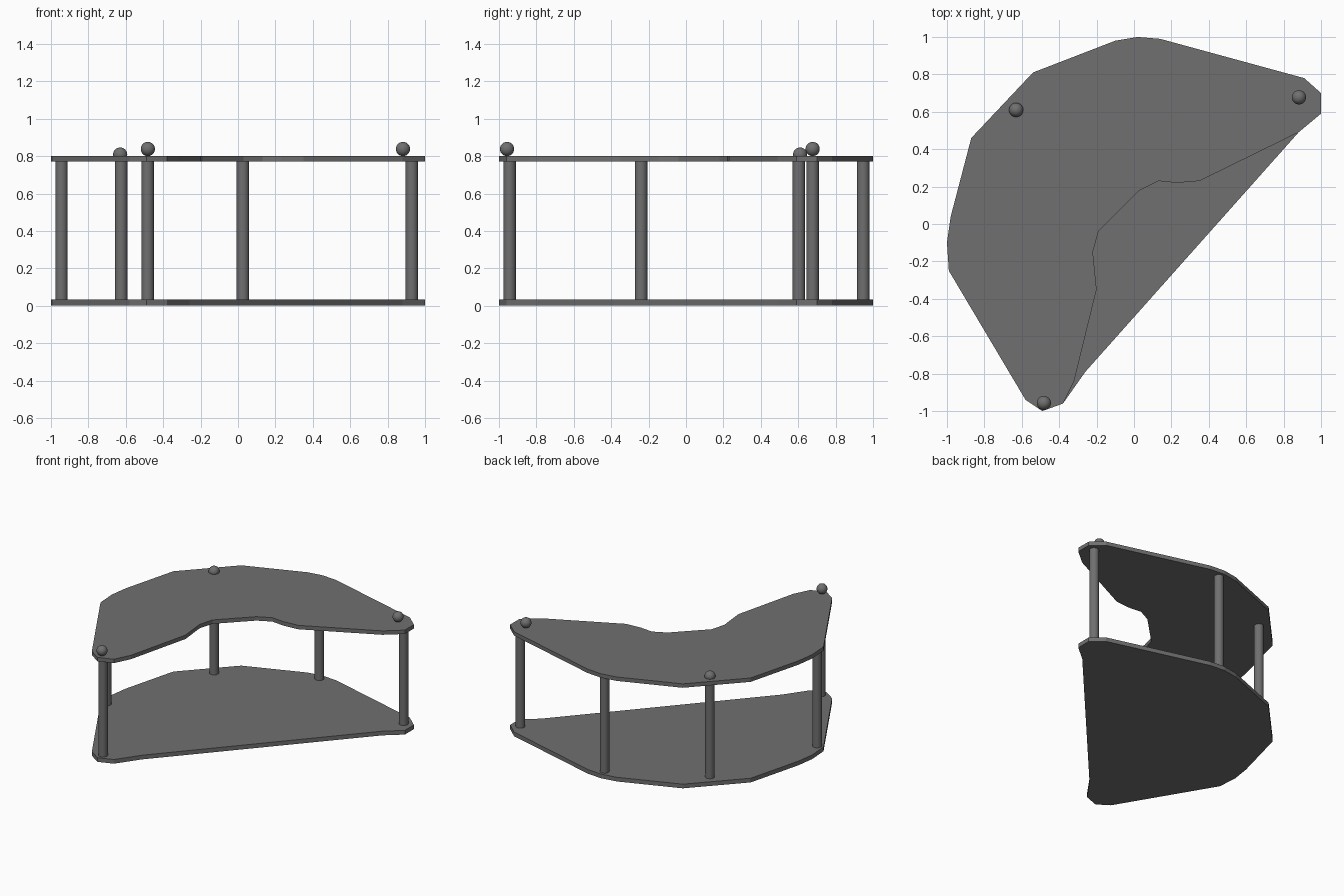
import bpy, bmesh

if "Cube" in bpy.data.objects:
    bpy.data.objects.remove(bpy.data.objects["Cube"])

# Dark grey finish for every part
dark = bpy.data.materials.new("dark_grey")
dark.diffuse_color = (.16, .16, .16, 1)
dark.use_nodes = True
dark.node_tree.nodes["Principled BSDF"].inputs["Base Color"].default_value = dark.diffuse_color

# Shared outer rim (clockwise from the front tip), then the two different front edges
outer = [(-.38, -.96), (-.49, -1), (-.58, -.94), (-.99, -.25), (-1, -.10), (-.98, .04),
         (-.87, .46), (-.54, .81), (-.10, .98), (.02, 1), (.14, .99),
         (.91, .78), (1, .70), (1, .59), (.88, .49)]
concave = [(.35, .23), (.23, .22), (.13, .23), (.03, .18), (-.19, -.04),
           (-.22, -.15), (-.20, -.35), (-.32, -.84)]
straight = [(-.26, -.79)]


def plate(name, pts, z0, z1):
    bm = bmesh.new()
    face = bm.faces.new([bm.verts.new((x, y, z0)) for x, y in pts])
    ext = bmesh.ops.extrude_face_region(bm, geom=[face], use_keep_orig=True)
    for v in ext["geom"]:
        if isinstance(v, bmesh.types.BMVert):
            v.co.z = z1
    bmesh.ops.recalc_face_normals(bm, faces=bm.faces)
    me = bpy.data.meshes.new(name)
    bm.to_mesh(me)
    bm.free()
    bpy.context.collection.objects.link(bpy.data.objects.new(name, me))


# Shelf boards
plate("bottom_board", outer + straight, 0, .032)
plate("top_board", outer + concave, .77, .80)

# Upright posts
for i, (x, y) in enumerate([(-.483, -.943), (-.944, -.24), (-.625, .603), (.026, .948), (.929, .677)]):
    bpy.ops.mesh.primitive_cylinder_add(vertices=32, radius=.033, depth=.755, location=(x, y, .4))
    bpy.context.object.name = f"post_{i + 1}"
    bpy.ops.object.shade_smooth_by_angle()

# Small knobs on top
for i, loc in enumerate([(-.482, -.957, .838), (.882, .677, .838), (-.63, .61, .808)]):
    bpy.ops.mesh.primitive_uv_sphere_add(segments=32, ring_count=16, radius=.038, location=loc)
    bpy.context.object.name = f"knob_{i + 1}"
    bpy.ops.object.shade_smooth()

for ob in bpy.data.objects:
    ob.data.materials.append(dark)
